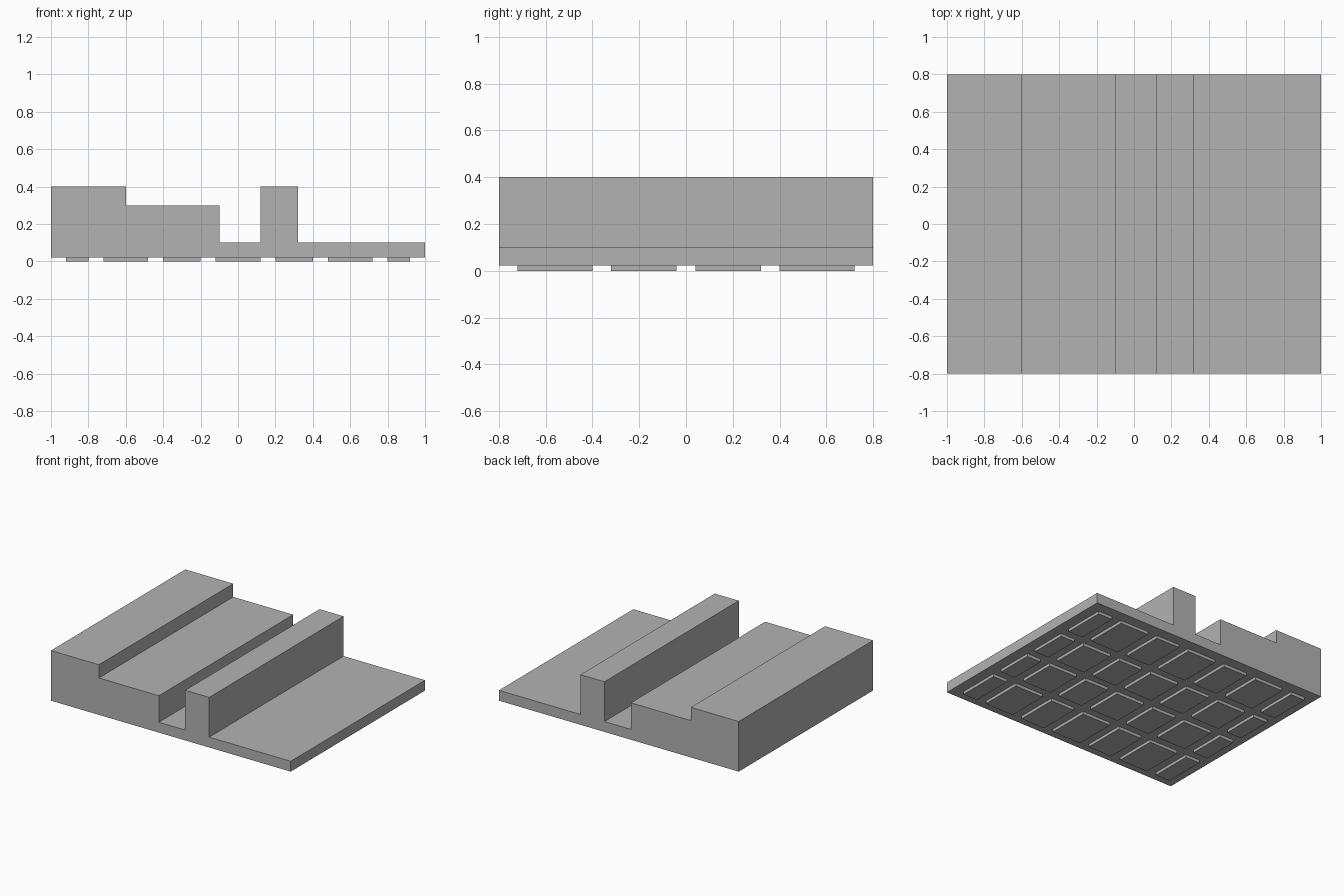
import bpy
import bmesh
from mathutils import Matrix, Vector

cube = bpy.data.objects.get("Cube")
if cube:
    bpy.data.objects.remove(cube, do_unlink=True)

PAD_HEIGHT = 0.022
HALF_DEPTH = 0.8

# Single grey for the whole model
grey = bpy.data.materials.new("plain_grey")
grey.use_nodes = True
colour = (0.45, 0.45, 0.45, 1)
grey.diffuse_color = colour
grey.node_tree.nodes["Principled BSDF"].inputs["Base Color"].default_value = colour


def add_object(name, bm):
    bmesh.ops.recalc_face_normals(bm, faces=bm.faces)
    mesh = bpy.data.meshes.new(name)
    bm.to_mesh(mesh)
    bm.free()
    mesh.materials.append(grey)
    obj = bpy.data.objects.new(name, mesh)
    bpy.context.collection.objects.link(obj)
    return obj


# Stepped body with an upright rib: (right end x, top z) of each step
steps = [(-0.6, 0.4), (-0.1, 0.3), (0.12, 0.1), (0.32, 0.4), (1, 0.1)]
outline = [(-1, PAD_HEIGHT)]
x = -1
for end, top in steps:
    outline += [(x, top), (end, top)]
    x = end
outline.append((1, PAD_HEIGHT))

bm = bmesh.new()
profile = bm.faces.new([bm.verts.new((px, -HALF_DEPTH, pz)) for px, pz in outline])
extruded = bmesh.ops.extrude_face_region(bm, geom=[profile], use_keep_orig=True)
verts = [v for v in extruded["geom"] if isinstance(v, bmesh.types.BMVert)]
bmesh.ops.translate(bm, verts=verts, vec=(0, 2 * HALF_DEPTH, 0))
add_object("stepped_body", bm)

# Grid of shallow rectangular feet under the body, symmetric both ways
half_columns = [(0.2, 0.4), (0.48, 0.72), (0.8, 0.92)]
half_rows = [(0.04, 0.32), (0.4, 0.72)]


def mirrored(spans):
    return [(-b, -a) for a, b in spans] + spans


bm = bmesh.new()
for x0, x1 in mirrored(half_columns) + [(-0.12, 0.12)]:
    for y0, y1 in mirrored(half_rows):
        centre = Vector(((x0 + x1) / 2, (y0 + y1) / 2, PAD_HEIGHT / 2))
        size = Matrix.Diagonal((x1 - x0, y1 - y0, PAD_HEIGHT, 1))
        bmesh.ops.create_cube(bm, size=1, matrix=Matrix.Translation(centre) @ size)
# Leave out the hidden tops that touch the body
tops = [f for f in bm.faces if f.calc_center_median().z > PAD_HEIGHT * 0.9]
bmesh.ops.delete(bm, geom=tops, context="FACES_ONLY")
add_object("base_feet", bm)
